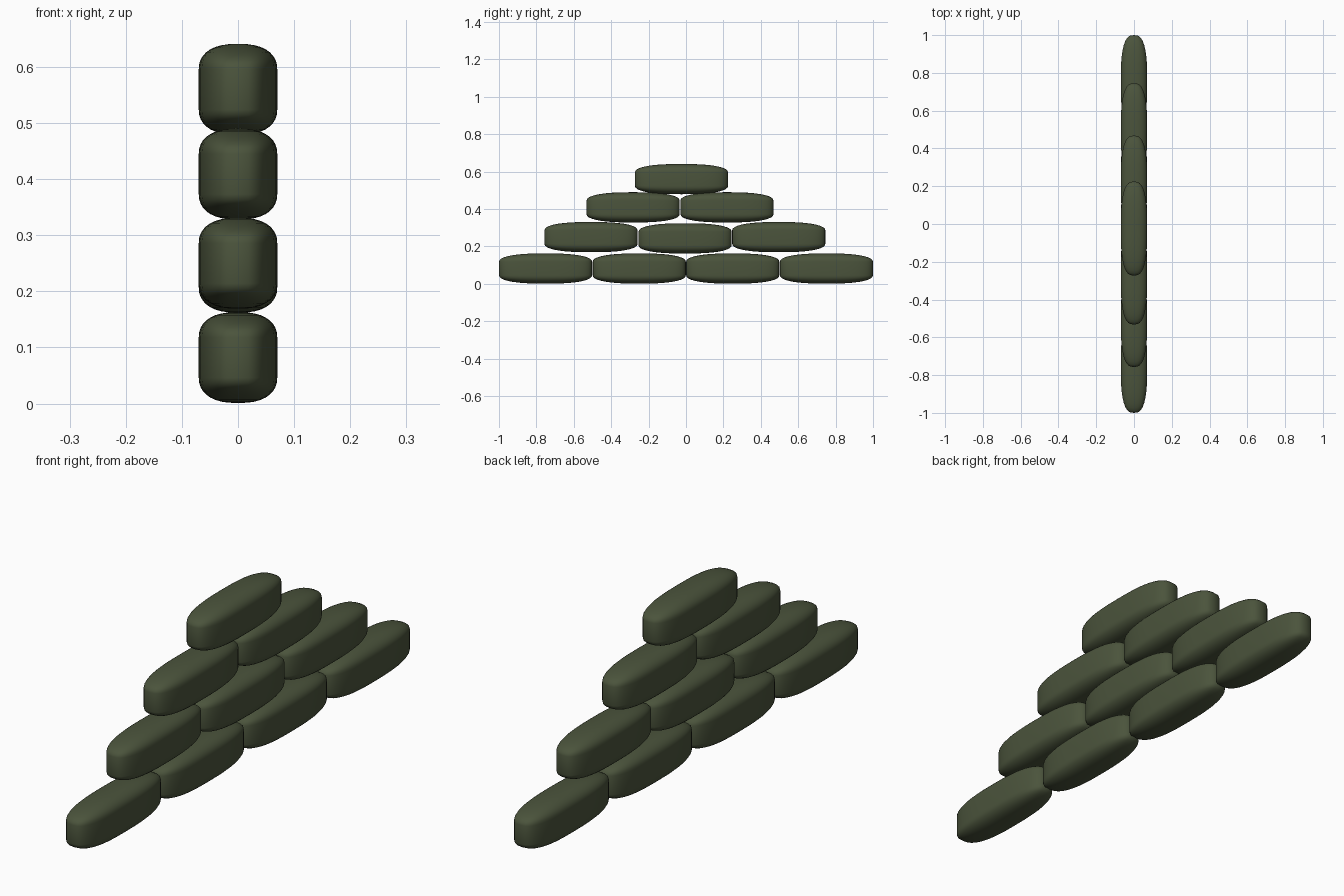
import bpy, bmesh
from math import sin, cos, pi

if "Cube" in bpy.data.objects:
    bpy.data.objects.remove(bpy.data.objects["Cube"])

HX, HY, HZ = 0.07, 0.249, 0.081   # half sizes of one bag
WALL = 0.036                      # half height of the upright side band
N = 40


def spow(v, e):
    return abs(v) ** e * (1 if v >= 0 else -1)


# One bag: superellipse outline, upright sides, softly rounded top and bottom
def bag_mesh():
    bm = bmesh.new()
    upper = []
    for i in range(9):
        t = i / 9 * pi / 2
        upper.append((cos(t) ** 0.8, WALL + (HZ - WALL) * sin(t) ** 0.9))
    profile = [(s, -z) for s, z in reversed(upper)] + upper
    rings = []
    for s, z in profile:
        ring = []
        for k in range(N):
            a = 2 * pi * k / N
            ring.append(bm.verts.new((HX * s * spow(cos(a), 2 / 2.8),
                                      HY * s * spow(sin(a), 2 / 2.8), z)))
        rings.append(ring)
    for lo, hi in zip(rings, rings[1:]):
        for k in range(N):
            j = (k + 1) % N
            bm.faces.new((lo[k], lo[j], hi[j], hi[k]))
    for ring, z in ((rings[0], -HZ), (rings[-1], HZ)):
        pole = bm.verts.new((0, 0, z))
        for k in range(N):
            bm.faces.new((ring[k], ring[(k + 1) % N], pole))
    bmesh.ops.recalc_face_normals(bm, faces=bm.faces)
    for f in bm.faces:
        f.smooth = True
    me = bpy.data.meshes.new("sandbag")
    bm.to_mesh(me)
    bm.free()
    return me


mat = bpy.data.materials.new("olive_canvas")
mat.diffuse_color = (0.07, 0.088, 0.045, 1)
mat.use_nodes = True
mat.node_tree.nodes["Principled BSDF"].inputs["Base Color"].default_value = mat.diffuse_color
mesh = bag_mesh()
mesh.materials.append(mat)

# Stacked rows: (y, z) centres of the bags
rows = [
    [(-0.751, 0.083), (-0.25, 0.083), (0.25, 0.083), (0.751, 0.083)],
    [(-0.508, 0.251), (-0.005, 0.244), (0.496, 0.251)],
    [(-0.283, 0.41), (0.219, 0.41)],
    [(-0.024, 0.561)],
]
for r, row in enumerate(rows):
    for c, (y, z) in enumerate(row):
        ob = bpy.data.objects.new(f"sandbag_row{r + 1}_{c + 1}", mesh)
        ob.location = (0, y, z - 0.001)
        bpy.context.collection.objects.link(ob)
